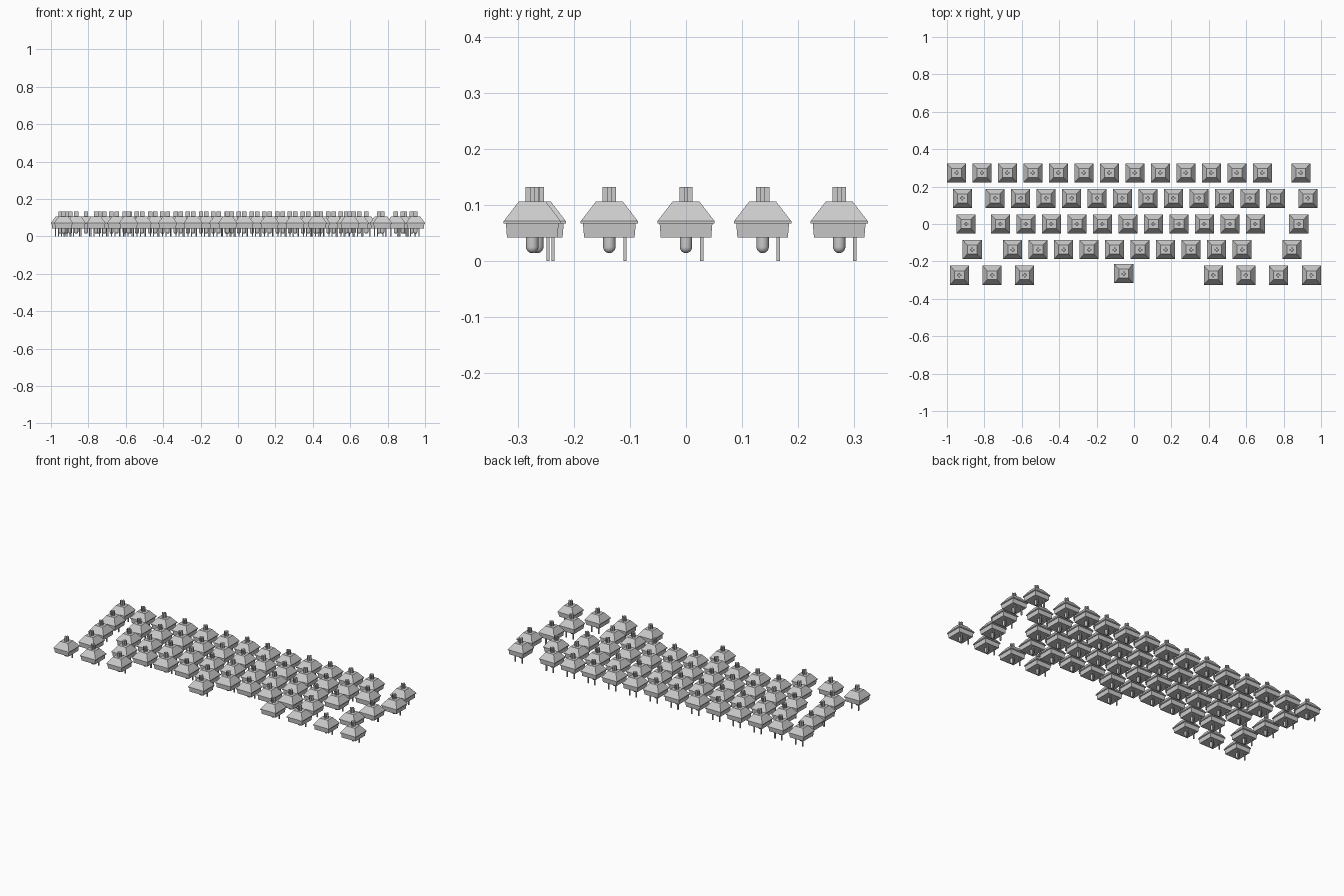
import bpy, bmesh, math

if "Cube" in bpy.data.objects:
    bpy.data.objects.remove(bpy.data.objects["Cube"])

H = 0.051  # half width of a switch


def loft(bm, rings, smooth=False):
    """Skin a stack of equal-length rings and cap both ends."""
    vs = [[bm.verts.new(p) for p in ring] for ring in rings]
    n = len(vs[0])
    for a, b in zip(vs, vs[1:]):
        for i in range(n):
            j = (i + 1) % n
            bm.faces.new((a[i], a[j], b[j], b[i])).smooth = smooth
    bm.faces.new(vs[0][::-1])
    bm.faces.new(vs[-1])


def rect(hx, hy, z, cx=0, cy=0):
    return [(cx - hx, cy - hy, z), (cx + hx, cy - hy, z),
            (cx + hx, cy + hy, z), (cx - hx, cy + hy, z)]


def circle(r, z, n=16):
    return [(r * math.cos(2 * math.pi * i / n), r * math.sin(2 * math.pi * i / n), z)
            for i in range(n)]


def cross(a, b, z):
    pts = [(b, -a), (b, -b), (a, -b), (a, b), (b, b), (b, a),
           (-b, a), (-b, b), (-a, b), (-a, -b), (-b, -b), (-b, -a)]
    return [(x, y, z) for x, y in pts]


def switch_mesh():
    bm = bmesh.new()
    # housing: lower body, flange, tapered upper shell
    loft(bm, [rect(0.045, 0.045, 0.042), rect(0.047, 0.047, 0.067),
              rect(H, H, 0.067), rect(H, H, 0.071),
              rect(0.026, 0.024, 0.106)])
    # cross-shaped stem
    loft(bm, [cross(0.012, 0.004, 0.104), cross(0.012, 0.004, 0.132)])
    # round-ended centre post
    r, zc = 0.011, 0.025
    dome = [circle(r * math.sin(t), zc - r * math.cos(t))
            for t in (math.radians(d) for d in (15, 35, 55, 75, 90))]
    loft(bm, dome + [circle(r, 0.044)], smooth=True)
    # contact pins
    for x in (-0.027, 0.018):
        loft(bm, [rect(0.003, 0.003, 0.0, x, 0.028),
                  rect(0.003, 0.003, 0.044, x, 0.028)])
    bm.normal_update()
    me = bpy.data.meshes.new("key_switch")
    bm.to_mesh(me)
    bm.free()
    return me


def run(start, count, pitch=0.1363):
    return [start + i * pitch for i in range(count)]


# rows from back to front: y and x positions
rows = [
    (0.273, run(-0.949, 13) + [0.892]),
    (0.1366, [-0.917] + run(-0.743, 12) + [0.930]),
    (0.0, [-0.898] + run(-0.714, 11) + [0.881]),
    (-0.1366, [-0.865] + run(-0.649, 10) + [0.844]),
    (-0.274, [-0.933, -0.759, -0.585, -0.055, 0.424, 0.598, 0.772, 0.949]),
]
mesh = switch_mesh()
for r, (y, xs) in enumerate(rows, 1):
    for k, x in enumerate(xs, 1):
        ob = bpy.data.objects.new(f"switch_row{r}_{k:02d}", mesh)
        # the wide space key's switch sits slightly further back
        ob.location = (x, y + (0.009 if r == 5 and k == 4 else 0), 0)
        bpy.context.collection.objects.link(ob)
